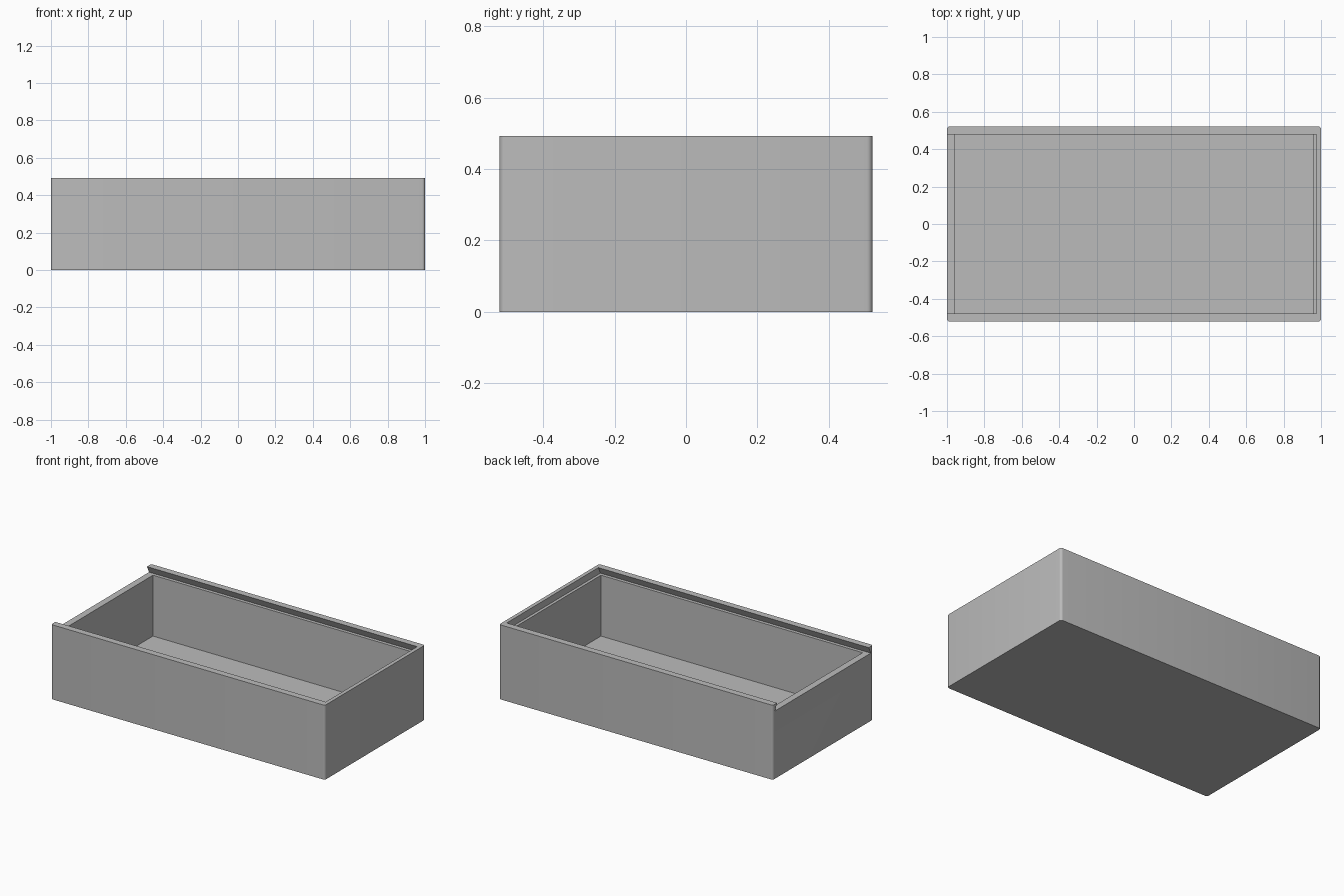
import bpy, bmesh

cube = bpy.data.objects.get("Cube")
if cube:
    bpy.data.objects.remove(cube, do_unlink=True)

# Overall sizes
HX, HY, HEIGHT = 1.0, 0.522, 0.492
WALL = 0.044
FLOOR = 0.045
LEDGE = HEIGHT - 0.045
IN_X, IN_Y = HX - WALL, HY - WALL

grey = bpy.data.materials.new("plain grey")
grey.use_nodes = True
colour = (0.5, 0.5, 0.5, 1)
grey.diffuse_color = colour
grey.node_tree.nodes["Principled BSDF"].inputs["Base Color"].default_value = colour


def prism(name, profile, x0, x1):
    """Extrude a closed (y, z) profile along x."""
    bm = bmesh.new()
    face = bm.faces.new([bm.verts.new((x0, y, z)) for y, z in profile])
    moved = bmesh.ops.extrude_face_region(bm, geom=[face])["geom"]
    verts = [v for v in moved if isinstance(v, bmesh.types.BMVert)]
    bmesh.ops.translate(bm, verts=verts, vec=(x1 - x0, 0, 0))
    bmesh.ops.recalc_face_normals(bm, faces=bm.faces)
    mesh = bpy.data.meshes.new(name)
    bm.to_mesh(mesh)
    bm.free()
    mesh.materials.append(grey)
    obj = bpy.data.objects.new(name, mesh)
    bpy.context.collection.objects.link(obj)
    return obj


def rectangle(half_y, z0, z1):
    return [(-half_y, z0), (half_y, z0), (half_y, z1), (-half_y, z1)]


# Outer block with softly rounded upright corners
box = prism("sliding_lid_box", rectangle(HY, 0, HEIGHT), -HX, HX)
bm = bmesh.new()
bm.from_mesh(box.data)
uprights = [e for e in bm.edges if abs(e.verts[0].co.z - e.verts[1].co.z) > 0.1]
bmesh.ops.bevel(bm, geom=uprights, offset=0.016, segments=5, profile=0.5, affect='EDGES')
bm.to_mesh(box.data)
bm.free()

# Dovetail lid channel, open at one end, and the storage cavity
channel = [(-IN_Y - 0.022, LEDGE), (IN_Y + 0.022, LEDGE), (IN_Y, HEIGHT),
           (IN_Y, HEIGHT + 0.1), (-IN_Y, HEIGHT + 0.1), (-IN_Y, HEIGHT)]
cutters = [prism("lid_channel_cutter", channel, -HX - 0.1, 0.975),
           prism("cavity_cutter", rectangle(IN_Y, FLOOR, LEDGE + 0.02), -IN_X, IN_X)]

bpy.ops.object.select_all(action='DESELECT')
bpy.context.view_layer.objects.active = box
box.select_set(True)
for cutter in cutters:
    cutter.hide_render = True
    mod = box.modifiers.new(cutter.name, 'BOOLEAN')
    mod.operation = 'DIFFERENCE'
    mod.solver = 'EXACT'
    mod.object = cutter
    bpy.ops.object.modifier_apply(modifier=mod.name)
    bpy.data.objects.remove(cutter, do_unlink=True)

bpy.ops.object.shade_smooth_by_angle(angle=0.5)
